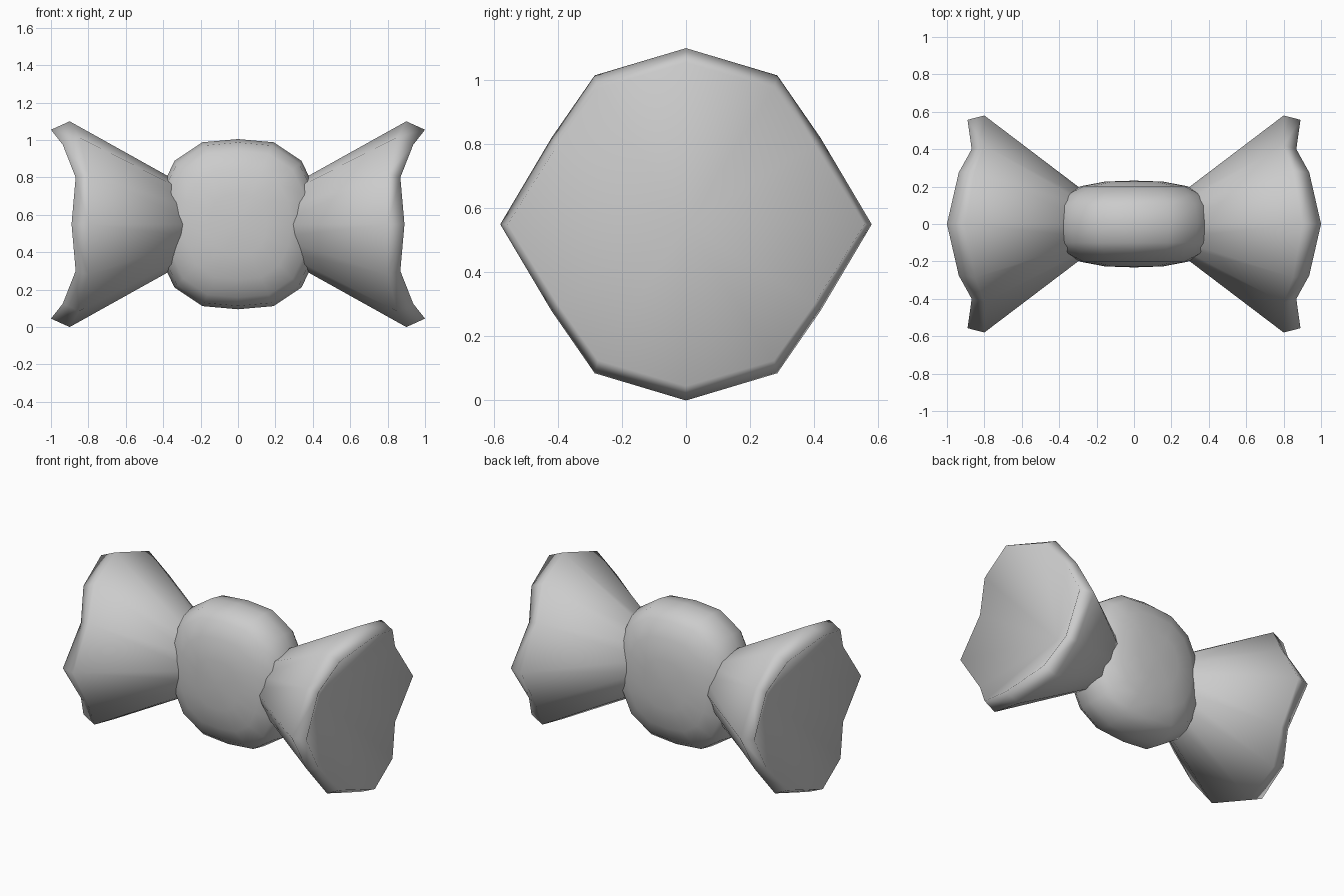
import bpy, bmesh, math

if "Cube" in bpy.data.objects:
    bpy.data.objects.remove(bpy.data.objects["Cube"])

CZ = 0.55  # height of the long axis


def mirror_ring(quarter):
    """Expand (x, y, z) points running from +z to +y into a full loop."""
    down = [(x, y, -z) for x, y, z in reversed(quarter) if z > 1e-6]
    half = quarter + down
    back = [(x, -y, z) for x, y, z in reversed(half) if y > 1e-6]
    return half + back


def loft(name, rings, start, end):
    """Bridge successive loops; close the ends with a fan to a centre point."""
    bm = bmesh.new()
    loops = [[bm.verts.new((x, y, z + CZ)) for x, y, z in r] for r in rings]
    n = len(loops[0])
    for a, b in zip(loops, loops[1:]):
        for i in range(n):
            j = (i + 1) % n
            bm.faces.new((a[i], a[j], b[j], b[i]))
    for loop, p in ((loops[0], start), (loops[-1], end)):
        c = bm.verts.new((p[0], p[1], p[2] + CZ))
        for i in range(n):
            bm.faces.new((loop[i], loop[(i + 1) % n], c))
    bmesh.ops.recalc_face_normals(bm, faces=bm.faces)
    for f in bm.faces:
        f.smooth = True
    me = bpy.data.meshes.new(name)
    bm.to_mesh(me)
    bm.free()
    ob = bpy.data.objects.new(name, me)
    bpy.context.collection.objects.link(ob)
    return ob


# Flared wrapper ends: narrow neck, wavy outer rim, thick lip, hollow mouth
outer = [(0.90, 0, 0.55), (0.85, 0.285, 0.465), (0.80, 0.42, 0.27), (0.80, 0.58, 0)]
lip = [(1.00, 0, 0.505), (0.937, 0.275, 0.425), (0.868, 0.40, 0.25), (0.89, 0.557, 0)]
neck = [(0.20, 0, 0.16), (0.20, 0.075, 0.135), (0.20, 0.105, 0.07), (0.20, 0.125, 0)]


def flip(ring, s):
    return [(s * x, y, z) for x, y, z in ring]


for name, s in (("right_wrapper_end", 1), ("left_wrapper_end", -1)):
    rings = [flip(mirror_ring(r), s) for r in (neck, outer, lip)]
    loft(name, rings, (s * 0.2, 0, 0), (s * 0.6, 0, 0))

# Central sweet: flattened round pillow, lofted along y from a 16-sided outline
quarter = [(0, 0.455), (0.19, 0.438), (0.34, 0.338), (0.415, 0.18), (0.44, 0)]
half = quarter + [(x, -z) for x, z in reversed(quarter[:-1])]
outline = half + [(-x, z) for x, z in reversed(half) if x > 0]


def body_ring(scale, side):
    y = side * 0.232 * (1 - scale ** 2.7) ** (1 / 2.7)
    return [(x * scale, y, z * scale) for x, z in outline]


scales = (0.35, 0.65, 0.86, 0.96)
rings = [body_ring(k, -1) for k in scales]
rings += [body_ring(1, 1)]
rings += [body_ring(k, 1) for k in reversed(scales)]
loft("sweet_body", rings, (0, -0.232, 0), (0, 0.232, 0))
